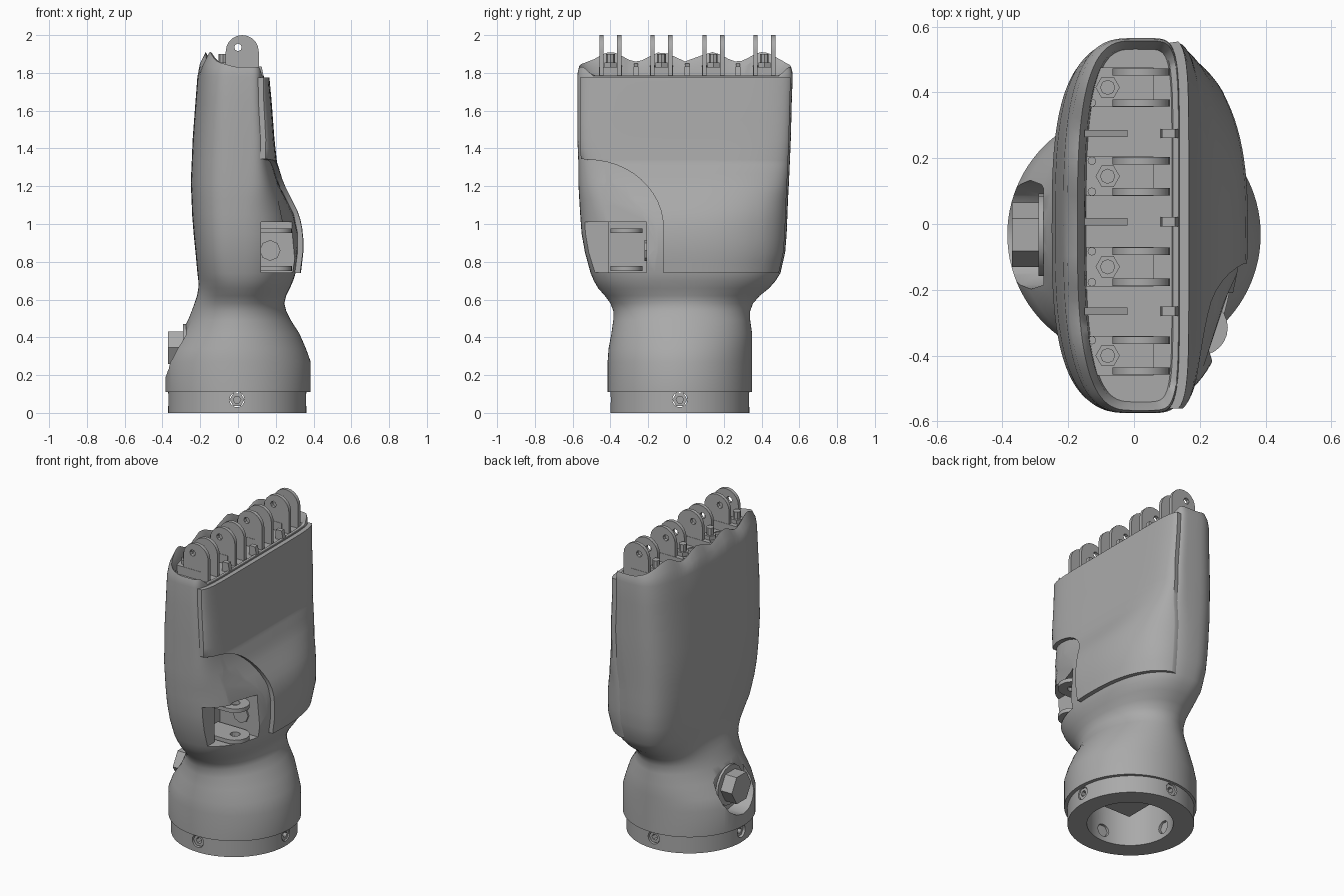
import bpy, bmesh, math
from mathutils import Vector

if "Cube" in bpy.data.objects:
    bpy.data.objects.remove(bpy.data.objects["Cube"])

grey = bpy.data.materials.new("grey_plastic")
grey.diffuse_color = (0.4, 0.4, 0.4, 1)
grey.use_nodes = True
grey.node_tree.nodes["Principled BSDF"].inputs["Base Color"].default_value = grey.diffuse_color
N = 96
CY = -0.0325          # wrist axis in y

# z, back x, front x, low y, high y, back roundness, front roundness
SOCKET = [(0.30, -.25, .25, -.285, .215, 2, 2), (0, -.25, .25, -.285, .215, 2, 2),
          (0, -.37, .362, -.40, .335, 2, 2), (.11, -.37, .362, -.40, .335, 2, 2)]
WRIST = [(.11, -.385, .385, -.415, .35, 2, 2), (.27, -.385, .385, -.415, .35, 2, 2),
         (.34, -.355, .36, -.41, .35, 2, 2), (.42, -.30, .325, -.395, .35, 2, 2),
         (.49, -.265, .28, -.385, .34, 2, 2), (.54, -.245, .255, -.385, .34, 2, 2),
         (.58, -.23, .245, -.40, .355, 2.1, 2.1), (.62, -.217, .255, -.43, .39, 2.2, 2.2),
         (.66, -.21, .275, -.465, .44, 2.4, 2.3), (.70, -.21, .292, -.488, .475, 2.6, 2.4)]
PALM = [(.74, -.215, .305, -.505, .50, 2.8, 2.4), (.85, -.225, .318, -.535, .525, 3, 2.5),
        (.95, -.235, .318, -.553, .533, 3, 2.5), (1.05, -.243, .297, -.56, .537, 3, 2.6),
        (1.13, -.246, .257, -.565, .54, 3, 3), (1.22, -.25, .212, -.57, .545, 3, 4),
        (1.33, -.245, .178, -.57, .55, 3, 5), (1.45, -.24, .165, -.575, .555, 3, 6),
        (1.65, -.225, .15, -.575, .56, 3, 6), (1.78, -.215, .138, -.575, .565, 3, 7)]


def finish(name, bm, smooth=30):
    bmesh.ops.recalc_face_normals(bm, faces=bm.faces)
    me = bpy.data.meshes.new(name)
    bm.to_mesh(me)
    bm.free()
    ob = bpy.data.objects.new(name, me)
    bpy.context.collection.objects.link(ob)
    me.materials.append(grey)
    shade(ob, smooth)
    return ob


def select(ob):
    bpy.ops.object.select_all(action='DESELECT')
    ob.select_set(True)
    bpy.context.view_layer.objects.active = ob


def shade(ob, angle=30):
    select(ob)
    bpy.ops.object.shade_smooth_by_angle(angle=math.radians(angle))


def loft(name, rings):
    bm = bmesh.new()
    vs = [[bm.verts.new(p) for p in r] for r in rings]
    n = len(vs[0])
    for a, b in zip(vs, vs[1:]):
        for i in range(n):
            bm.faces.new((a[i], a[(i + 1) % n], b[(i + 1) % n], b[i]))
    bm.faces.new(vs[0])
    bm.faces.new(vs[-1])
    return finish(name, bm)


def place(axis, u, v, w):
    return {'x': (w, u, v), 'y': (u, w, v), 'z': (u, v, w)}[axis]


def prism(name, pts, axis, lo, hi):
    return loft(name, [[place(axis, u, v, w) for u, v in pts] for w in (lo, hi)])


def circle(u, v, r, n, turn=0):
    return [(u + r * math.cos(turn + 2 * math.pi * i / n),
             v + r * math.sin(turn + 2 * math.pi * i / n)) for i in range(n)]


def box(name, x0, x1, y0, y1, z0, z1):
    return prism(name, [(x0, y0), (x1, y0), (x1, y1), (x0, y1)], 'z', z0, z1)


def cut(ob, cutters, angle=30):
    for c in cutters:
        c.hide_render = True
        m = ob.modifiers.new("cut", 'BOOLEAN')
        m.operation, m.solver, m.object = 'DIFFERENCE', 'EXACT', c
        select(ob)
        bpy.ops.object.modifier_apply(modifier=m.name)
        bpy.data.objects.remove(c)
    shade(ob, angle)


def ring(row):
    z, x0, x1, y0, y1, pb, pf = row
    pts = []
    for i in range(N):
        t = 2 * math.pi * i / N
        c, s = math.cos(t), math.sin(t)
        p = pf if c > 0 else pb
        x = (x1 if c > 0 else x0) * abs(c) ** (2 / p)
        y = (y0 + y1) / 2 + (y1 - y0) / 2 * math.copysign(abs(s) ** (2 / p), s)
        pts.append((x, y, z))
    return pts


def section(z):
    for a, b in zip(PALM, PALM[1:]):
        if z <= b[0]:
            f = (z - a[0]) / (b[0] - a[0])
            return [p + (q - p) * f for p, q in zip(a, b)]
    return PALM[-1]


# hand body: hollow socket, wrist, palm, scalloped knuckle rim and floor
rings = [ring(r) for r in SOCKET + WRIST + PALM]
shoulder, rim, lip, floor = [], [], [], []
for i, (x, y, z) in enumerate(rings[-1]):
    c = math.cos(2 * math.pi * i / N)
    if c > 0:
        h = 1.785 + .045 * max(0, min(1, (abs(y) - .5) / .05))
    else:
        k = min(1, -c / .5)
        h = 1.83 + k * (.055 + .025 * math.cos(2 * math.pi * (y - .14) / .272))
    back = x < 0
    shoulder.append((x * (.94 if back else 1), y * .996, z + (h - z) * .55))
    rim.append((x * (.80 if back else .98), y * .985, h))
    xi = x * (.70 if back else .86)
    lip.append((xi, y * .95, max(1.785, h - .04)))
    floor.append((xi * .97, y * .94, 1.775))
body = loft("hand_body", rings + [shoulder, rim, lip, floor])

# thumb recess with a slanted floor, thumb pocket, button bore and screw holes
arc = [(-.52 + .40 * math.cos(a), .98 + .36 * math.sin(a))
       for a in [math.pi / 2 * k / 14 for k in range(15)]]
outline = [(-.8, .742), (-.12, .742)] + arc + [(-.8, 1.34)]
recess = loft("recess_cutter", [[(.125 + max(0, y + .56) * .46, y, z) for y, z in outline],
                                [(.6, y, z) for y, z in outline]])
cutters = [recess, box("ledge_cutter", .122, .6, -.8, -.21, .742, 1.01),
           box("pocket_cutter", .02, .6, -.41, -.21, .742, 1.01),
           prism("bore_cutter", circle(CY, .35, .165, 16), 'x', -.6, -.275)]
for axis, mid, c in (('x', 0, CY), ('y', CY, -.005)):
    for s in (-1, 1):
        w = sorted((mid + s * .2, mid + s * .5))
        cutters.append(prism("screw_cutter", circle(c, .07, .04, 16), axis, *w))
cut(body, cutters, 35)

# hex screws sunk in the collar
for axis, mid, c in (('x', 0, CY), ('y', CY, -.005)):
    for s in (-1, 1):
        w = sorted((mid + s * .26, mid + s * .355))
        screw = prism("collar_screw", circle(c, .07, .039, 6), axis, *w)
        cut(screw, [prism("socket_cutter", circle(c, .07, .02, 6), axis, mid + s * .33 - .04,
                          mid + s * .33 + .04)])

# fitting inside the socket
box("socket_fitting", -.10, .10, CY - .13, CY + .13, .14, .305)

# hex button on the back of the wrist
prism("wrist_button", circle(CY, .345, .098, 6), 'x', -.37, -.26)
prism("button_washer", circle(CY, .345, .125, 16), 'x', -.29, -.26)

# palm cover plate following the front of the palm
zs = [.74, .80, .85, .92] + [.98 + .36 * math.sin(math.pi / 2 * k / 12) for k in range(13)]
zs += [1.345, 1.40, 1.45, 1.55, 1.65, 1.775]
bm = bmesh.new()
grid = []
for z in zs:
    _, _, x1, y0, y1, _, p = section(z)
    mid, half = (y0 + y1) / 2, (y1 - y0) / 2
    lo, hi = mid - half * .975, mid + half * .975
    if z < .98:
        lo = -.12
    elif z < 1.342:
        lo = -.52 + .40 * math.sqrt(max(0, 1 - ((z - .98) / .36) ** 2))
    row = []
    for k in range(33):
        y = lo + (hi - lo) * (1 - math.cos(math.pi * k / 32)) / 2
        row.append(bm.verts.new((x1 * (1 - abs((y - mid) / half) ** p) ** (1 / p), y, z)))
    grid.append(row)
for a, b in zip(grid, grid[1:]):
    for k in range(32):
        bm.faces.new((a[k], a[k + 1], b[k + 1], b[k]))
ext = bmesh.ops.extrude_face_region(bm, geom=bm.faces[:], use_keep_orig=True)
for v in [g for g in ext["geom"] if isinstance(g, bmesh.types.BMVert)]:
    v.co += Vector((.028, .004 * (1 if v.co.y > .4 else 0), 0))
finish("palm_cover", bm, 35)

# thumb hinge tabs and bolt
tab = [(.0, -.40), (.20, -.40)] + [(.20 + .085 * math.cos(a), -.315 + .085 * math.sin(a))
       for a in [math.pi * (k / 12 - .5) for k in range(1, 12)]] + [(.20, -.23), (.0, -.23)]
for z in (.752, .952):
    hinge = prism("thumb_hinge_tab", tab, 'z', z, z + .025)
    cut(hinge, [prism("pin_cutter", circle(.20, -.315, .03, 12), 'z', z - .1, z + .1)])
prism("thumb_bolt", circle(.17, .86, .055, 8), 'y', -.22, -.2)

# four knuckle hinges, each with two lugs, a base block and a bolt
lug = [(-.065, 1.76), (.11, 1.76)] + [(.0225 + .0875 * math.cos(a), 1.9125 + .0875 * math.sin(a))
       for a in [math.pi * k / 10 for k in range(11)]]
for y in (-.40, -.13, .145, .415):
    for s in (-1, 1):
        yc = y + s * .047
        ob = prism("knuckle_lug", lug, 'y', yc - .011, yc + .011)
        cut(ob, [prism("pin_cutter", circle(.0, 1.935, .02, 8), 'y', yc - .1, yc + .1)])
    box("knuckle_base", -.145, .06, y - .06, y + .06, 1.76, 1.83)
    prism("knuckle_nut", circle(-.08, y, .037, 6), 'z', 1.82, 1.855)
    prism("knuckle_bolt", circle(-.08, y, .023, 8), 'z', 1.85, 1.90)
    for s in (-1, 1):
        prism("base_rivet", circle(-.128, y + s * .047, .013, 8), 'z', 1.82, 1.84)

# divider ribs between the knuckles
for y in (-.265, .007, .275):
    prism("back_rib", [(-.15, 1.76), (-.02, 1.76), (-.02, 1.80), (-.15, 1.85)], 'y',
          y - .011, y + .011)
    prism("front_rib", [(.08, 1.76), (.14, 1.76), (.125, 1.835), (.085, 1.835)], 'y',
          y - .014, y + .014)
